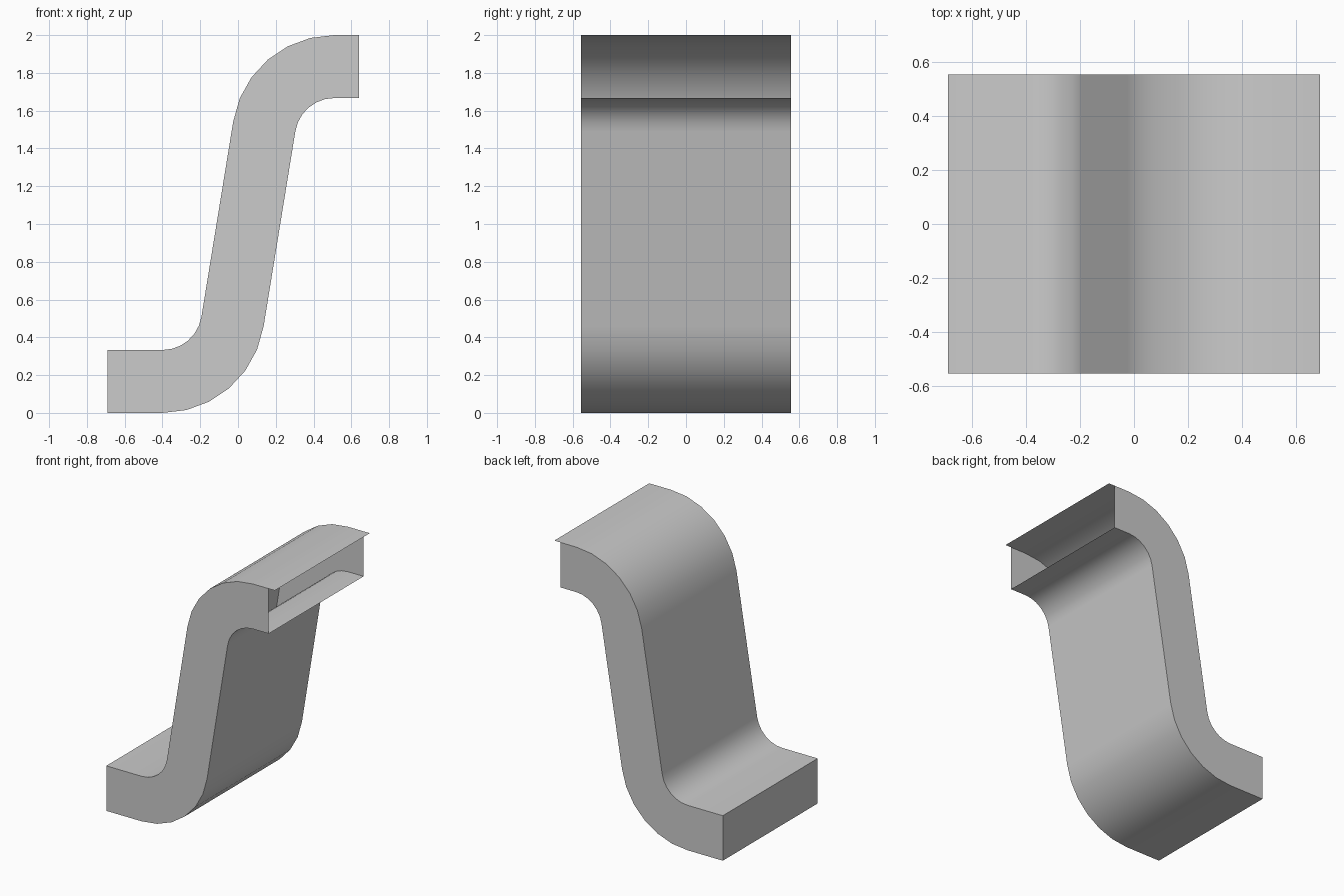
import bpy, bmesh
from math import sin, cos, radians

if "Cube" in bpy.data.objects:
    bpy.data.objects.remove(bpy.data.objects["Cube"], do_unlink=True)

HALF_DEPTH = 0.555
SWEEP, STEPS = 81, 6
SMALL, BIG = 0.209, 0.542
LOW_CENTRE = (-0.40, BIG)
HIGH_CENTRE = (0.51, 2 - BIG)

grey = bpy.data.materials.new("plain_grey")
grey.use_nodes = True
colour = (0.6, 0.6, 0.6, 1)
grey.diffuse_color = colour
grey.node_tree.nodes["Principled BSDF"].inputs["Base Color"].default_value = colour


def arc(centre, radius, side):
    """Bend points from the flat end towards the sloping web."""
    return [(centre[0] + side * radius * sin(radians(SWEEP * i / STEPS)),
             centre[1] - side * radius * cos(radians(SWEEP * i / STEPS)))
            for i in range(STEPS + 1)]


def path(low_radius, high_radius, low_z, high_z):
    """One long side of the S-shaped section, from low end to open end."""
    return ([(-0.69, low_z)] + arc(LOW_CENTRE, low_radius, 1)
            + arc(HIGH_CENTRE, high_radius, -1)[::-1] + [(0.64, high_z)])


upper = path(SMALL, BIG, BIG - SMALL, 2)
lower = path(BIG, SMALL, 0, 2 - BIG + SMALL)

# Hollow S-shaped shell
bm = bmesh.new()


def rail(points, y):
    return [bm.verts.new((x, y, z)) for x, z in points]


uf, ub = rail(upper, -HALF_DEPTH), rail(upper, HALF_DEPTH)
lf, lb = rail(lower, -HALF_DEPTH), rail(lower, HALF_DEPTH)

for i in range(len(upper) - 1):
    for a, b in ((uf, ub), (lb, lf), (lf, uf), (ub, lb)):
        bm.faces.new((a[i], a[i + 1], b[i + 1], b[i]))

# Closed low end; the high end stays open
bm.faces.new((lf[0], uf[0], ub[0], lb[0]))

# Thin lip carrying the top sheet past the open end
tip_front, tip_back = rail([(0.69, 2)], -HALF_DEPTH)[0], rail([(0.69, 2)], HALF_DEPTH)[0]
bm.faces.new((uf[-1], tip_front, tip_back, ub[-1]))

bmesh.ops.recalc_face_normals(bm, faces=bm.faces)
mesh = bpy.data.meshes.new("curved_shell")
bm.to_mesh(mesh)
bm.free()
mesh.materials.append(grey)
shell = bpy.data.objects.new("curved_shell", mesh)
bpy.context.collection.objects.link(shell)

bpy.ops.object.select_all(action="DESELECT")
shell.select_set(True)
bpy.context.view_layer.objects.active = shell
bpy.ops.object.shade_smooth_by_angle(angle=radians(30))
